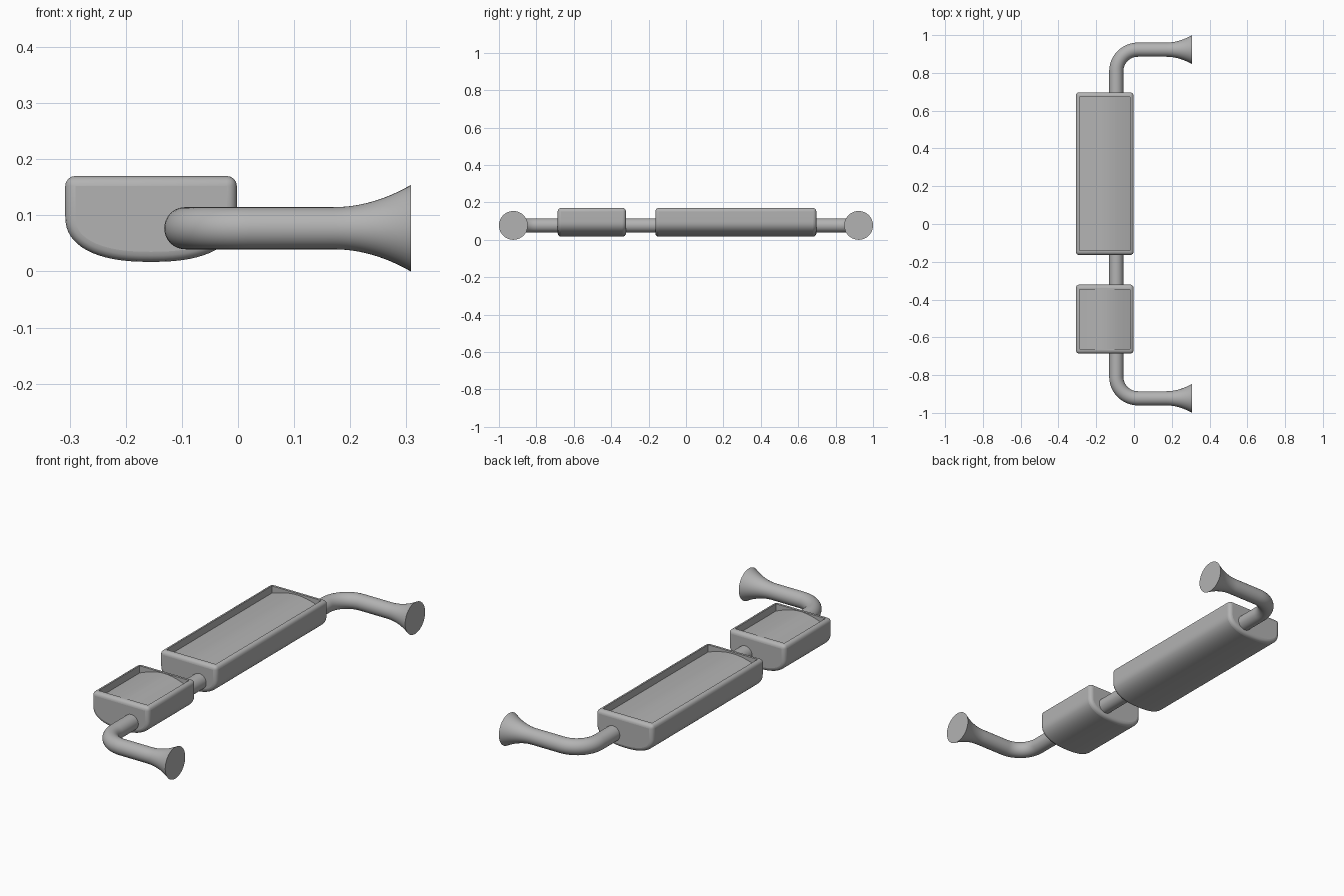
import bpy, bmesh, math
from mathutils import Vector

if "Cube" in bpy.data.objects:
    bpy.data.objects.remove(bpy.data.objects["Cube"])

grey = bpy.data.materials.new("satin grey")
grey.diffuse_color = (0.45, 0.45, 0.45, 1)
grey.use_nodes = True
grey.node_tree.nodes["Principled BSDF"].inputs["Base Color"].default_value = grey.diffuse_color


def make_object(name, bm):
    bmesh.ops.recalc_face_normals(bm, faces=bm.faces)
    mesh = bpy.data.meshes.new(name)
    bm.to_mesh(mesh)
    bm.free()
    mesh.materials.append(grey)
    obj = bpy.data.objects.new(name, mesh)
    bpy.context.collection.objects.link(obj)
    return obj


def smooth(obj, angle):
    bpy.ops.object.select_all(action='DESELECT')
    obj.select_set(True)
    bpy.context.view_layer.objects.active = obj
    bpy.ops.object.shade_smooth_by_angle(angle=math.radians(angle))


def prism(name, profile, y0, y1):
    """Extrude an x-z outline along y."""
    bm = bmesh.new()
    face = bm.faces.new([bm.verts.new((x, y0, z)) for x, z in profile])
    ext = bmesh.ops.extrude_face_region(bm, geom=[face])
    verts = [v for v in ext["geom"] if isinstance(v, bmesh.types.BMVert)]
    bmesh.ops.translate(bm, verts=verts, vec=(0, y1 - y0, 0))
    return make_object(name, bm)


# Box with a bowed underside and a shallow recess over a crowned floor
def tray(name, y0, y1, crown):
    cx, half, n = -0.155, 0.153, 2.4
    outline = [(cx - half, 0.17)]
    for i in range(33):
        a = math.pi + math.pi * i / 32
        c, s = math.cos(a), math.sin(a)
        outline.append((cx + half * math.copysign(abs(c) ** (2 / n), c),
                        0.10 - 0.083 * abs(s) ** (2 / n)))
    outline.append((cx + half, 0.17))
    body = prism(name, outline, y0, y1)
    bevel = body.modifiers.new("rounded edges", 'BEVEL')
    bevel.width, bevel.segments = 0.018, 4
    bevel.limit_method, bevel.angle_limit = 'ANGLE', math.radians(40)

    x0, x1, side = -0.288, -0.022, 0.135
    floor = [(x0 + (x1 - x0) * i / 20,
              side + (crown - side) * math.sin(math.pi * i / 20)) for i in range(21)]
    cutter = prism(name + "_recess_cutter", [(x0, 0.25)] + floor + [(x1, 0.25)],
                   y0 + 0.025, y1 - 0.025)
    cutter.hide_render = True
    cutter.hide_set(True)
    cut = body.modifiers.new("recess", 'BOOLEAN')
    cut.object, cut.operation, cut.solver = cutter, 'DIFFERENCE', 'EXACT'
    smooth(body, 35)


tray("short_tray", -0.686, -0.321, 0.168)
tray("long_tray", -0.164, 0.697, 0.162)

# Bent tube: half the path as (x, y, radius), then mirrored to the other end
R, bend, px, by = 0.0375, 0.115, -0.094, 0.923
half_path = [(px, 0.1, R)]
for i in range(13):
    a = math.pi / 2 * i / 12
    half_path.append((px + bend - bend * math.cos(a),
                      by - bend + bend * math.sin(a), R))
for i in range(13):
    t = i / 12
    half_path.append((0.17 + 0.138 * t, by, R + 0.0395 * t ** 2))
path = [(x, -y, r) for x, y, r in reversed(half_path)] + half_path

bm = bmesh.new()
rings, sides = [], 40
for i, (x, y, r) in enumerate(path):
    a, b = path[max(i - 1, 0)], path[min(i + 1, len(path) - 1)]
    d = Vector((b[0] - a[0], b[1] - a[1], 0)).normalized()
    across = Vector((d.y, -d.x, 0))
    rings.append([bm.verts.new(Vector((x, y, 0.077)) + r * (
        across * math.cos(math.tau * k / sides)
        + Vector((0, 0, 1)) * math.sin(math.tau * k / sides))) for k in range(sides)])
for a, b in zip(rings, rings[1:]):
    for k in range(sides):
        j = (k + 1) % sides
        bm.faces.new((a[k], a[j], b[j], b[k]))
bm.faces.new(rings[0])
bm.faces.new(rings[-1])
smooth(make_object("rail_with_flared_ends", bm), 40)
